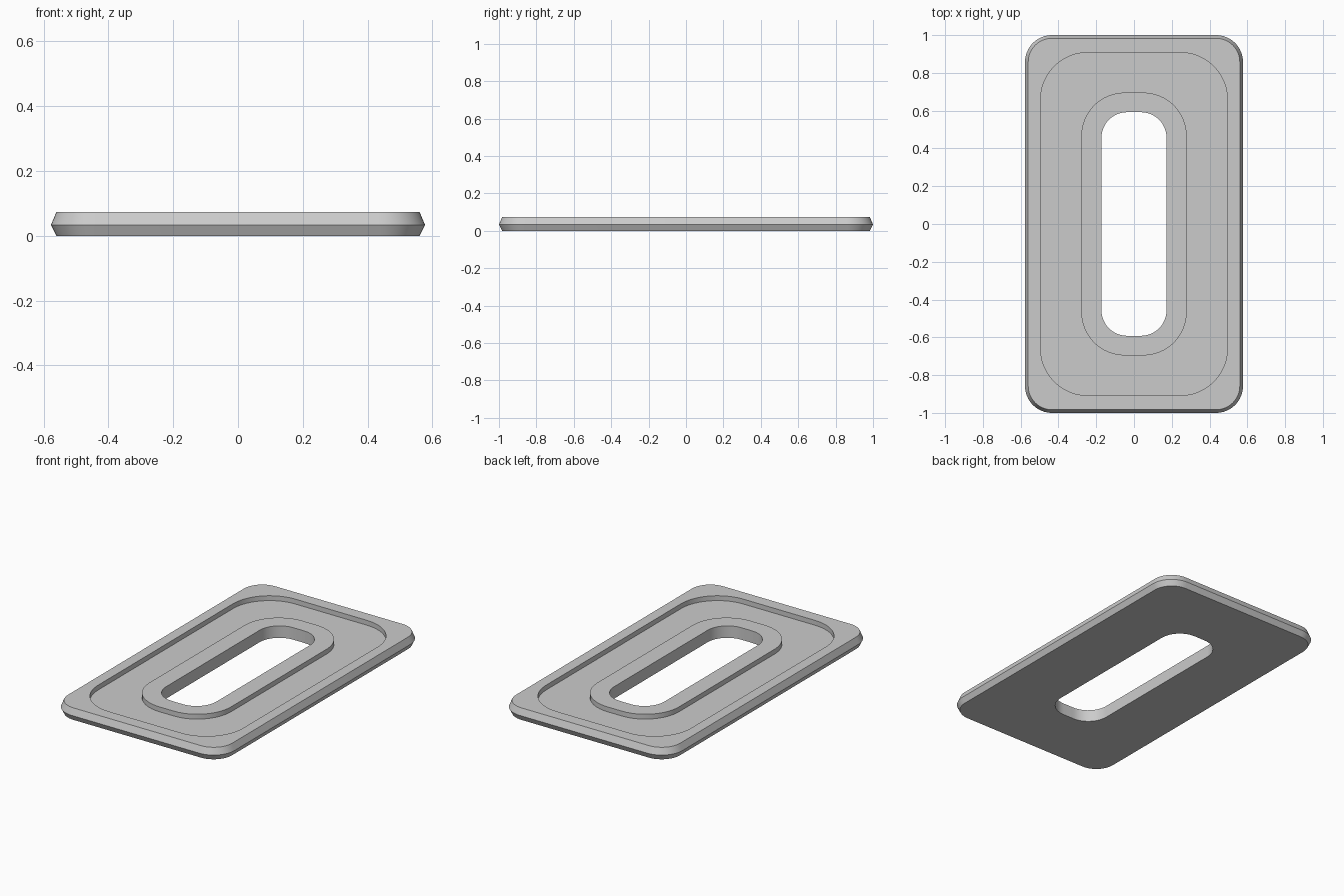
import bpy, bmesh, math

if "Cube" in bpy.data.objects:
    bpy.data.objects.remove(bpy.data.objects["Cube"], do_unlink=True)

STEPS = 12  # segments per rounded corner

grey = bpy.data.materials.new("plain grey")
grey.use_nodes = True
colour = (0.6, 0.6, 0.6, 1)
grey.diffuse_color = colour
grey.node_tree.nodes["Principled BSDF"].inputs["Base Color"].default_value = colour


def rounded_ring(bm, half_x, half_y, radius, z):
    """Add the vertices of a rounded rectangle at height z."""
    verts = []
    for corner, (sx, sy) in enumerate([(1, 1), (-1, 1), (-1, -1), (1, -1)]):
        for i in range(STEPS + 1):
            a = math.pi / 2 * (corner + i / STEPS)
            x = sx * (half_x - radius) + radius * math.cos(a)
            y = sy * (half_y - radius) + radius * math.sin(a)
            verts.append(bm.verts.new((x, y, z)))
    return verts


# Cross-section swept round the plate: half width, half length, corner radius, height
TOP, MID, FLOOR = 0.074, 0.034, 0.044
section = [
    (0.172, 0.592, 0.135, 0),      # slot, bottom
    (0.56, 0.983, 0.125, 0),       # bevelled rim
    (0.577, 1.0, 0.142, MID),
    (0.56, 0.983, 0.125, TOP),
    (0.495, 0.908, 0.25, TOP),     # recessed channel
    (0.495, 0.908, 0.25, FLOOR),
    (0.279, 0.696, 0.23, FLOOR),
    (0.279, 0.696, 0.23, TOP),     # raised collar
    (0.172, 0.592, 0.135, TOP),    # slot, top
]

bm = bmesh.new()
rings = [rounded_ring(bm, *row) for row in section]
for a, b in zip(rings, rings[1:] + rings[:1]):
    for i in range(len(a)):
        j = (i + 1) % len(a)
        bm.faces.new((a[i], a[j], b[j], b[i]))
bmesh.ops.recalc_face_normals(bm, faces=bm.faces)

mesh = bpy.data.meshes.new("slotted_plate")
bm.to_mesh(mesh)
bm.free()
mesh.materials.append(grey)
plate = bpy.data.objects.new("slotted_plate", mesh)
bpy.context.collection.objects.link(plate)

# Smooth corners, crisp edges
bpy.context.view_layer.objects.active = plate
plate.select_set(True)
bpy.ops.object.shade_smooth_by_angle(angle=math.radians(30))
